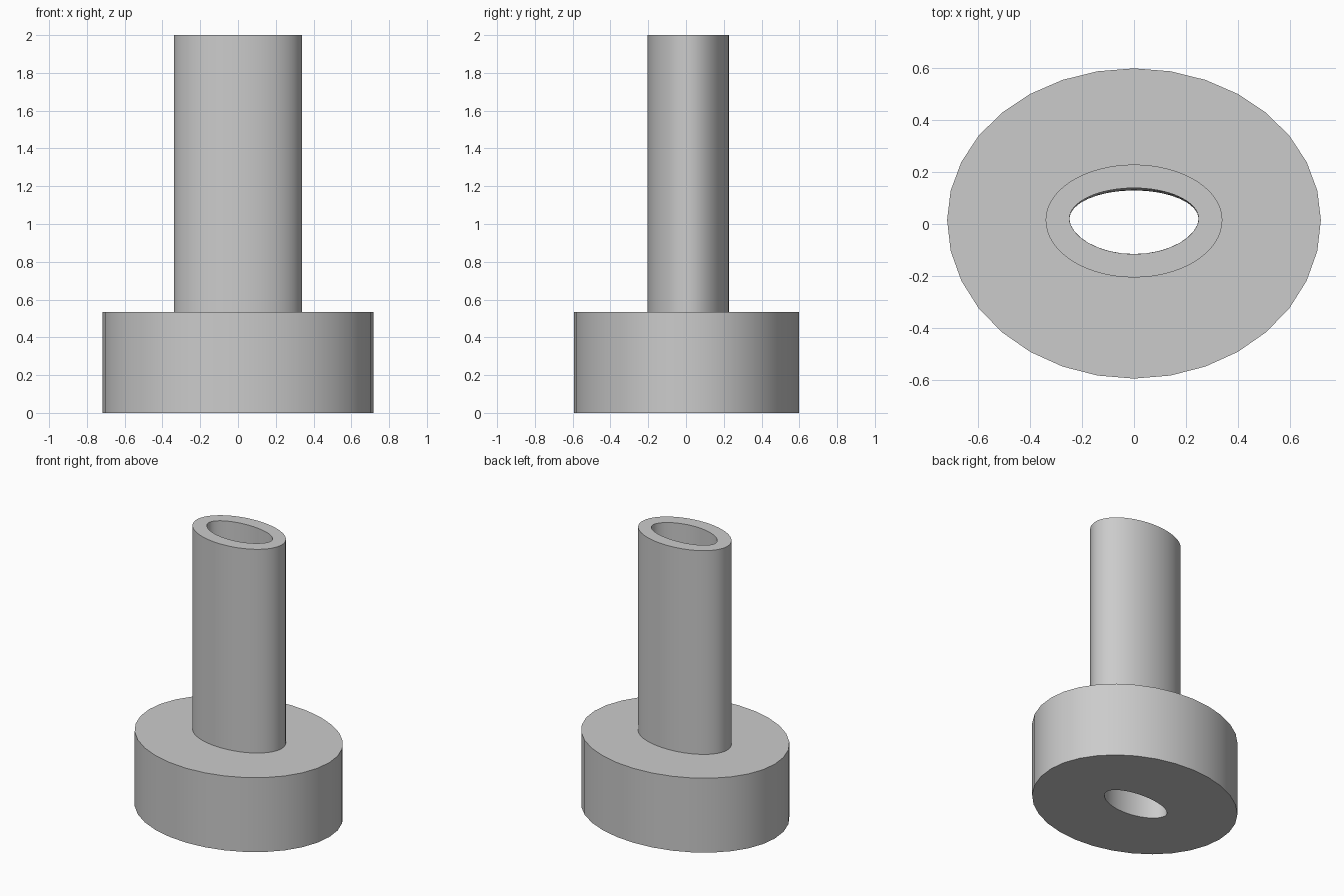
import bpy, bmesh
from math import cos, sin, pi

cube = bpy.data.objects.get("Cube")
if cube:
    bpy.data.objects.remove(cube)

grey = bpy.data.materials.new("plain grey")
grey.use_nodes = True
colour = (0.6, 0.6, 0.6, 1)
grey.diffuse_color = colour
grey.node_tree.nodes["Principled BSDF"].inputs["Base Color"].default_value = colour


def oval(rx, y_low, y_high, y_mid, sides, point=1.0):
    """Oval outline whose front and back halves may differ in depth."""
    outline = []
    for i in range(sides):
        a = 2 * pi * i / sides
        s = sin(a)
        depth = y_high - y_mid if s > 0 else y_mid - y_low
        sharp = 1 if s > 0 else point
        outline.append((rx * cos(a), y_mid + depth * abs(s) ** sharp * (1 if s > 0 else -1)))
    return outline


def hollow_solid(name, outer, hole_low, hole_high, z_low, z_high):
    """Closed wall between an outer outline and a through hole."""
    bm = bmesh.new()
    loops = [(outer, z_low), (outer, z_high), (hole_high, z_high), (hole_low, z_low)]
    rings = [[bm.verts.new((x, y, z)) for x, y in line] for line, z in loops]
    n = len(outer)
    for k in range(4):
        a, b = rings[k], rings[(k + 1) % 4]
        for i in range(n):
            j = (i + 1) % n
            bm.faces.new((a[i], a[j], b[j], b[i]))
    bmesh.ops.recalc_face_normals(bm, faces=bm.faces)
    mesh = bpy.data.meshes.new(name)
    bm.to_mesh(mesh)
    bm.free()
    mesh.materials.append(grey)
    obj = bpy.data.objects.new(name, mesh)
    bpy.context.collection.objects.link(obj)
    bpy.ops.object.select_all(action='DESELECT')
    obj.select_set(True)
    bpy.context.view_layer.objects.active = obj
    bpy.ops.object.shade_smooth_by_angle(angle=pi / 6)


def hole(sides, y_high):
    return oval(0.248, -0.115, y_high, 0.02, sides, 1.1)


# Broad oval base with the bore running through it
BASE_TOP = 0.535
hollow_solid("base", oval(0.717, -0.593, 0.597, 0.015, 32),
             hole(32, 0.129), hole(32, 0.131), 0, BASE_TOP)

# Tall oval tube standing on the base
hollow_solid("tube", oval(0.339, -0.205, 0.228, 0.015, 64),
             hole(64, 0.131), hole(64, 0.138), BASE_TOP, 2)
